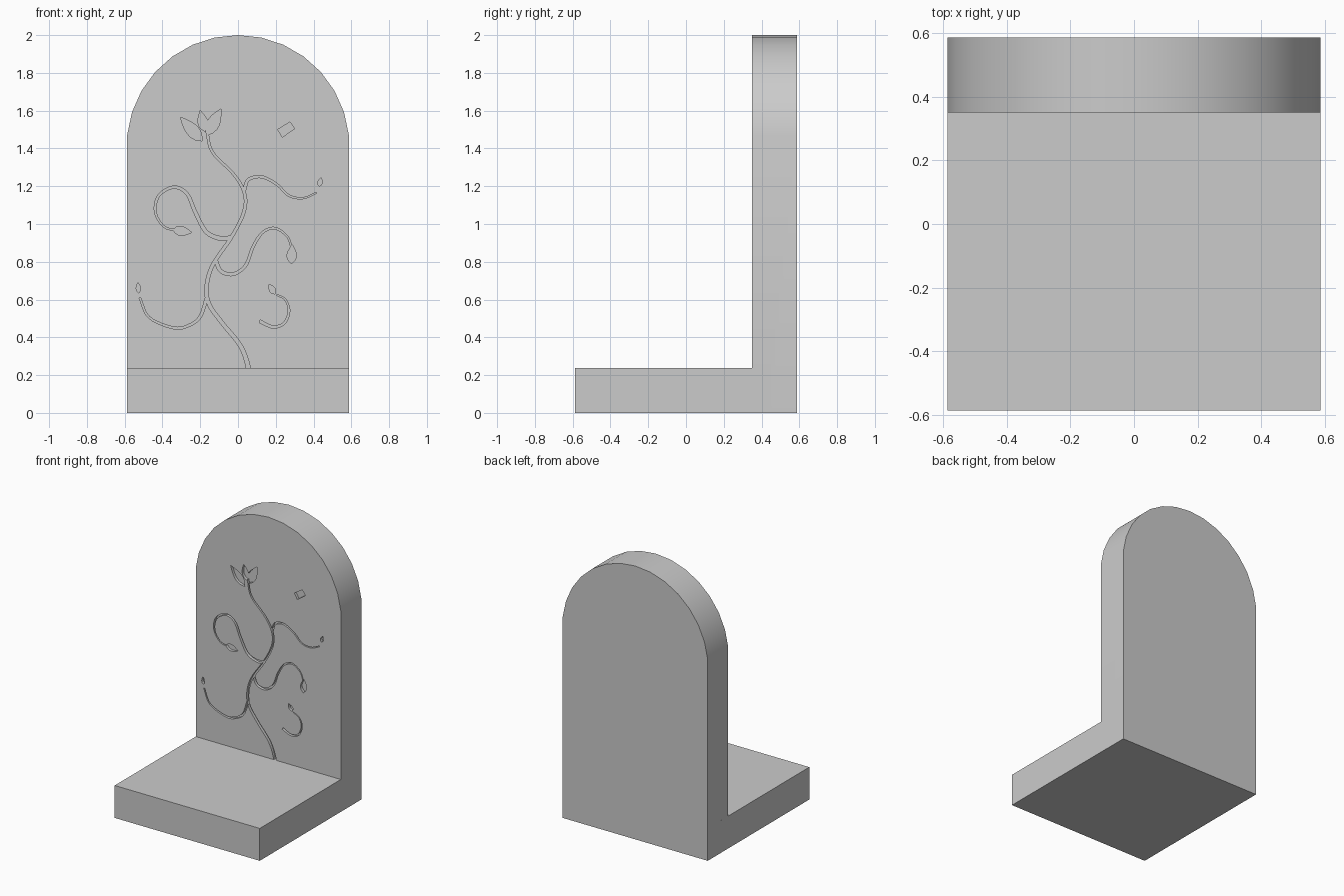
import bpy, bmesh, math
from mathutils import Vector

cube = bpy.data.objects.get("Cube")
if cube:
    bpy.data.objects.remove(cube, do_unlink=True)

HALF, FRONT, BACK, DEPTH = 0.587, 0.35, 0.587, 0.02

grey = bpy.data.materials.new("stone_grey")
grey.use_nodes = True
colour = (0.6, 0.6, 0.6, 1)
grey.diffuse_color = colour
grey.node_tree.nodes["Principled BSDF"].inputs["Base Color"].default_value = colour


def prism(name, outline, y_front, y_back, collection=None):
    """Extrude an (x, z) outline along y into a closed solid."""
    bm = bmesh.new()
    face = bm.faces.new([bm.verts.new((p[0], y_front, p[1])) for p in outline])
    moved = bmesh.ops.extrude_face_region(bm, geom=[face])["geom"]
    verts = [v for v in moved if isinstance(v, bmesh.types.BMVert)]
    bmesh.ops.translate(bm, verts=verts, vec=(0, y_back - y_front, 0))
    bmesh.ops.recalc_face_normals(bm, faces=bm.faces)
    mesh = bpy.data.meshes.new(name)
    bm.to_mesh(mesh)
    bm.free()
    mesh.materials.append(grey)
    obj = bpy.data.objects.new(name, mesh)
    (collection or bpy.context.scene.collection).objects.link(obj)
    return obj


# Engraving cutters are kept in their own collection
cutters = bpy.data.collections.new("engraving_cutters")
bpy.context.scene.collection.children.link(cutters)


def engrave(name, outline):
    prism(name, outline, FRONT - 0.05, FRONT + DEPTH, cutters).hide_render = True


def smooth_path(points, steps=6):
    """Pass a Catmull-Rom curve through the points."""
    pts = [Vector(p) for p in points]
    pts = [2 * pts[0] - pts[1]] + pts + [2 * pts[-1] - pts[-2]]
    path = []
    for a, b, c, d in zip(pts, pts[1:], pts[2:], pts[3:]):
        for i in range(steps):
            t = i / steps
            path.append(b + (c - a) * t / 2 + (a - 2.5 * b + 2 * c - d / 2) * t * t
                        + (1.5 * (b - c) + (d - a) / 2) * t ** 3)
    return path + [pts[-2]]


def vine(name, points, start, end):
    """Groove of tapering width along a curve."""
    path = smooth_path(points)
    left, right = [], []
    last = len(path) - 1
    for i, p in enumerate(path):
        along = (path[min(i + 1, last)] - path[max(i - 1, 0)]).normalized()
        side = Vector((-along.y, along.x)) * (start + (end - start) * i / last) / 2
        left.append(p + side)
        right.append(p - side)
    engrave(name, left + right[::-1])


def leaf(name, base, tip, width):
    """Pointed leaf pocket between its base and tip."""
    base, tip = Vector(base), Vector(tip)
    along = tip - base
    side = Vector((-along.y, along.x)).normalized() * width
    n = 6
    arc = [(i / n, math.sin(math.pi * (i / n) ** 0.8)) for i in range(n + 1)]
    up = [base + along * t + side * s for t, s in arc]
    down = [base + along * t - side * s for t, s in arc[1:-1]]
    engrave(name, up + down[::-1])


# Arched upright and the shelf in front of it
arch = [(HALF, 0)]
for k in range(15):
    a = math.radians(6 + 12 * k)
    arch.append((0.59 * math.cos(a), 1.41 + 0.59 * math.sin(a)))
arch.append((-HALF, 0))
body = prism("bookend", arch, FRONT, BACK)
shelf = prism("shelf", [(-HALF, 0), (HALF, 0), (HALF, 0.237), (-HALF, 0.237)], -HALF, FRONT + 0.1)

# Main stem and branches
vine("main_stem", [(.055, .2), (.05, .26), (.01, .36), (-.087, .48), (-.155, .58), (-.165, .68),
                   (-.13, .79), (-.035, .93), (.03, 1.06), (.035, 1.16), (-.02, 1.26),
                   (-.135, 1.38), (-.165, 1.49)], .022, .01)
vine("lower_branch", [(-.165, .61), (-.2, .51), (-.26, .463), (-.34, .45), (-.47, .505),
                      (-.52, .61)], .015, .008)
vine("looped_branch", [(-.04, .925), (-.1, .925), (-.17, .96), (-.225, 1.06), (-.27, 1.16),
                       (-.34, 1.195), (-.42, 1.15), (-.437, 1.06), (-.39, .985),
                       (-.32, .965)], .022, .006)
vine("middle_branch", [(-.12, .81), (-.09, .75), (-.025, .735), (.04, .78), (.08, .88),
                       (.13, .955), (.195, .978), (.26, .935), (.285, .87)], .018, .006)
vine("upper_branch", [(.033, 1.18), (.055, 1.235), (.125, 1.25), (.205, 1.21), (.27, 1.15),
                      (.345, 1.137), (.415, 1.165)], .015, .005)
vine("loose_curl", [(.205, .625), (.25, .6), (.27, .54), (.245, .475), (.185, .455),
                    (.115, .485)], .005, .015)

# Leaves, petals and the small square pocket
leaf("lower_leaf", (-.525, .635), (-.53, .69), .012)
leaf("looped_leaf", (-.345, .97), (-.245, .955), .024)
leaf("middle_leaf", (.283, .79), (.287, .89), .025)
leaf("upper_leaf", (.43, 1.2), (.44, 1.245), .012)
leaf("curl_leaf", (.195, .63), (.165, .68), .016)
leaf("left_petal", (-.19, 1.44), (-.305, 1.565), .033)
leaf("middle_petal", (-.175, 1.49), (-.2, 1.6), .026)
leaf("right_petal", (-.165, 1.47), (-.09, 1.61), .033)
engrave("square_pocket", [(.21, 1.5), (.275, 1.54), (.3, 1.505), (.235, 1.46)])


def apply_boolean(operation, **operand):
    mod = body.modifiers.new(operation.lower(), "BOOLEAN")
    mod.operation, mod.solver = operation, "EXACT"
    for key, value in operand.items():
        setattr(mod, key, value)
    bpy.ops.object.modifier_apply(modifier=mod.name)


# Carve the upright, then join the shelf to it
bpy.ops.object.select_all(action="DESELECT")
bpy.context.view_layer.objects.active = body
body.select_set(True)
apply_boolean("DIFFERENCE", operand_type="COLLECTION", collection=cutters)
apply_boolean("UNION", object=shelf)
for helper in list(cutters.objects) + [shelf]:
    bpy.data.objects.remove(helper, do_unlink=True)
bpy.data.collections.remove(cutters)
bpy.ops.object.shade_smooth_by_angle(angle=math.radians(30))
